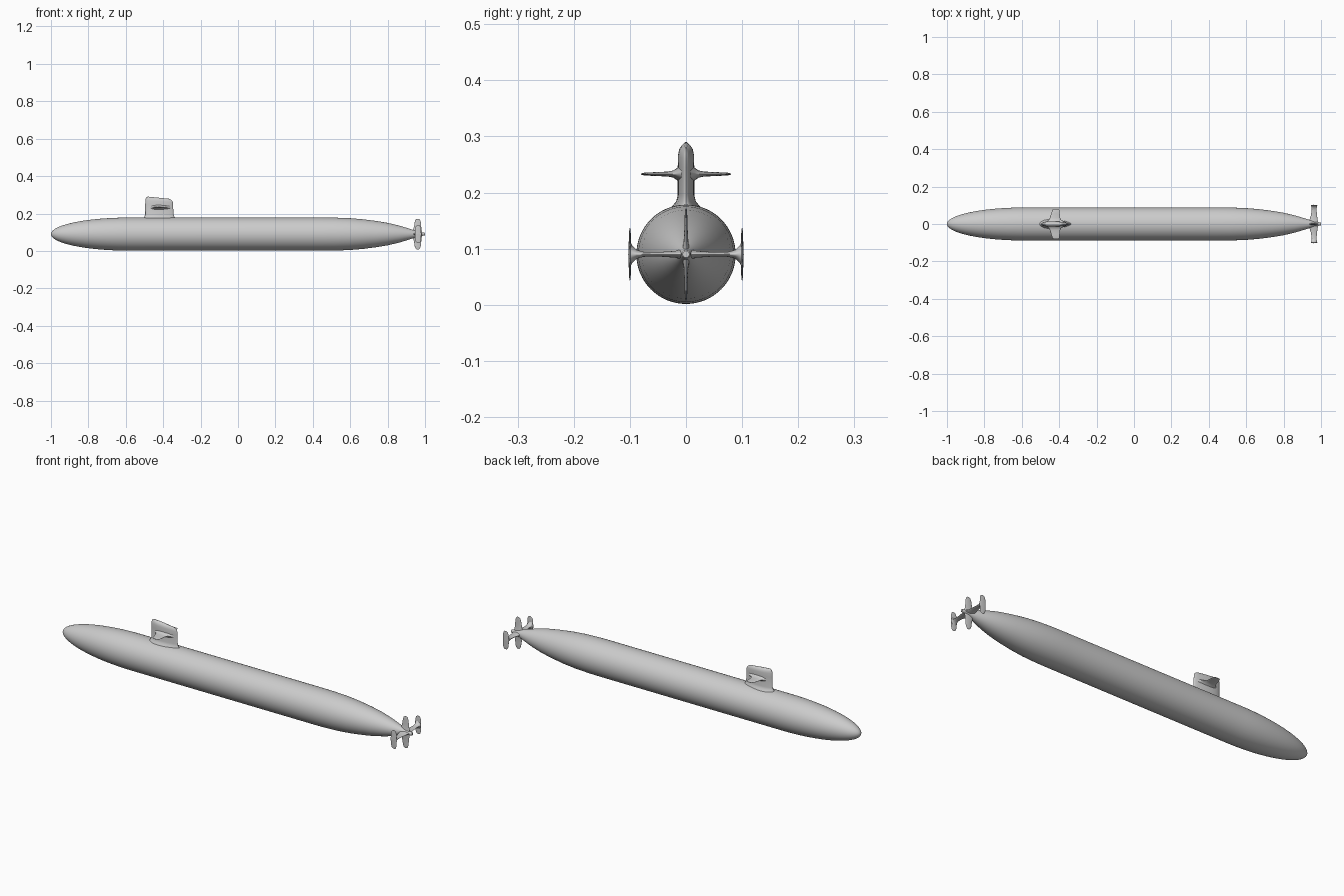
import bpy, bmesh, math
from mathutils import Vector

cube = bpy.data.objects.get("Cube")
if cube:
    bpy.data.objects.remove(cube, do_unlink=True)

AXIS_Z, RADIUS = 0.09, 0.0885

grey = bpy.data.materials.new("hull grey")
grey.use_nodes = True
COLOUR = (0.6, 0.6, 0.6, 1)
grey.diffuse_color = COLOUR
grey.node_tree.nodes["Principled BSDF"].inputs["Base Color"].default_value = COLOUR


def skin(name, rings):
    """Bridge a list of equal-length closed rings and cap both ends."""
    bm = bmesh.new()
    loops = [[bm.verts.new(p) for p in ring] for ring in rings]
    n = len(loops[0])
    for a, b in zip(loops, loops[1:]):
        for i in range(n):
            j = (i + 1) % n
            bm.faces.new((a[i], a[j], b[j], b[i]))
    bm.faces.new(loops[0][::-1])
    bm.faces.new(loops[-1])
    bmesh.ops.recalc_face_normals(bm, faces=bm.faces)
    mesh = bpy.data.meshes.new(name)
    bm.to_mesh(mesh)
    bm.free()
    mesh.materials.append(grey)
    obj = bpy.data.objects.new(name, mesh)
    bpy.context.collection.objects.link(obj)
    bpy.ops.object.select_all(action="DESELECT")
    obj.select_set(True)
    bpy.context.view_layer.objects.active = obj
    bpy.ops.object.shade_smooth_by_angle(angle=math.radians(50))
    return obj


def revolve(name, profile, n=64):
    """Turn (x, radius) points around the long axis."""
    angles = [2 * math.pi * i / n for i in range(n)]
    return skin(name, [[(x, r * math.cos(a), AXIS_Z + r * math.sin(a)) for a in angles]
                       for x, r in profile])


def fin(name, root, span, stations, n=28):
    """Loft foil sections; each station is (distance, lead x, trail x, thickness)."""
    root, span = Vector(root), Vector(span)
    across = span.cross(Vector((1, 0, 0)))
    rings = []
    for d, lead, trail, thick in stations:
        ring = []
        for i in range(n):
            a = 2 * math.pi * i / n
            u = (1 - math.cos(a)) / 2
            t = math.sin(a) * thick / 2 * (1.2 - 0.5 * u)
            ring.append(root + span * d + across * t + Vector((lead + (trail - lead) * u, 0, 0)))
        rings.append(ring)
    return skin(name, rings)


# Hull: elliptical bow, straight middle, tapered stern and tail cone
bow = []
for i in range(1, 21):
    a = math.pi / 2 * i / 20
    bow.append((-0.58 - 0.42 * math.cos(a), RADIUS * math.sin(a)))
bow.insert(0, (-1, 0.001))
stern = [(0.45, RADIUS), (0.52, 0.088), (0.6, 0.085), (0.67, 0.079), (0.74, 0.07),
         (0.8, 0.06), (0.86, 0.046), (0.91, 0.031), (0.94, 0.021), (0.965, 0.013),
         (0.985, 0.009), (0.997, 0.008), (1, 0.006)]
revolve("hull", bow + stern)

# Sail with a flared foot and a rounded top that slopes down aft
sail = fin("sail", (0, 0, 0), (0, 0, 1), [
    (0.16, -0.515, -0.325, 0.066), (0.176, -0.507, -0.335, 0.05),
    (0.184, -0.5, -0.341, 0.036), (0.196, -0.496, -0.345, 0.03),
    (0.25, -0.496, -0.347, 0.03), (0.27, -0.495, -0.348, 0.029),
    (0.28, -0.493, -0.352, 0.025), (0.286, -0.489, -0.359, 0.017),
    (0.29, -0.482, -0.37, 0.006)])
for v in sail.data.vertices:
    if v.co.z > 0.22:
        v.co.z -= 0.1 * (v.co.x + 0.48) * (v.co.z - 0.22) / 0.07

# Mirrored sail planes and horizontal stern planes with upright end plates
for side, s in (("left", 1), ("right", -1)):
    fin("sail_plane_" + side, (0, 0, 0.233), (0, s, 0), [
        (0.008, -0.475, -0.36, 0.034), (0.016, -0.463, -0.378, 0.022),
        (0.023, -0.455, -0.39, 0.013), (0.032, -0.45, -0.395, 0.009),
        (0.055, -0.443, -0.397, 0.007), (0.074, -0.437, -0.399, 0.005),
        (0.08, -0.43, -0.404, 0.002)])
    fin("stern_plane_" + side, (0, 0, AXIS_Z), (0, s, 0), [
        (0.0, 0.925, 0.988, 0.022), (0.02, 0.938, 0.982, 0.012),
        (0.05, 0.947, 0.978, 0.008), (0.075, 0.95, 0.976, 0.009),
        (0.088, 0.949, 0.977, 0.016), (0.096, 0.947, 0.978, 0.032),
        (0.1, 0.946, 0.979, 0.05)])
    for direction, d in (("upper", 1), ("lower", -1)):
        fin("end_plate_" + side + "_" + direction, (0, s * 0.1, AXIS_Z), (0, 0, d), [
            (0, 0.945, 0.98, 0.006), (0.025, 0.946, 0.979, 0.004),
            (0.04, 0.95, 0.976, 0.003), (0.047, 0.958, 0.97, 0.001)])

# Upper and lower rudders
for name, d in (("upper_rudder", 1), ("lower_rudder", -1)):
    fin(name, (0, 0, AXIS_Z), (0, 0, d), [
        (0, 0.925, 0.988, 0.018), (0.02, 0.936, 0.982, 0.009),
        (0.045, 0.942, 0.979, 0.006), (0.065, 0.945, 0.977, 0.005),
        (0.077, 0.95, 0.973, 0.004), (0.082, 0.956, 0.967, 0.002)])
